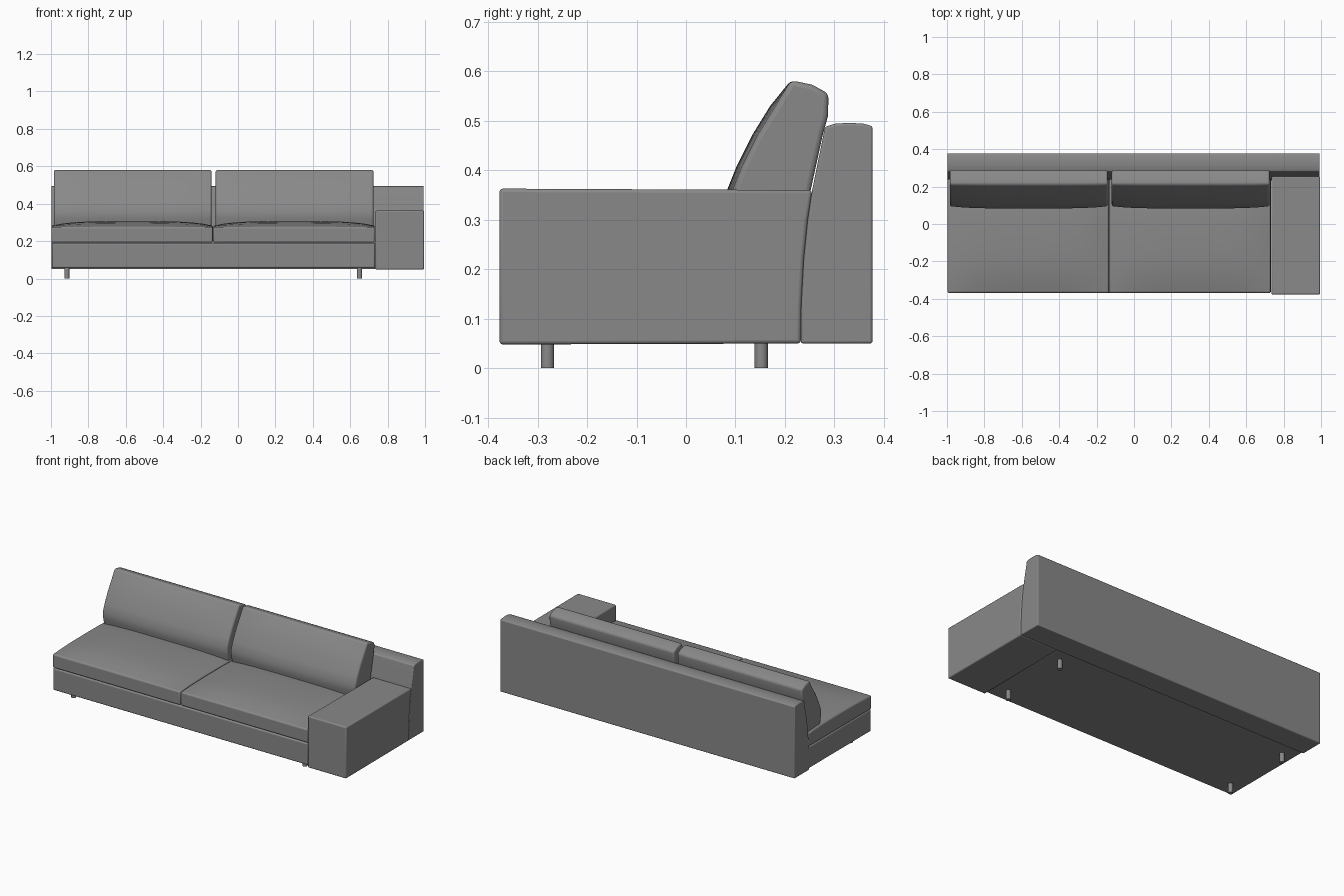
import bpy, bmesh, math

cube = bpy.data.objects.get("Cube")
if cube:
    bpy.data.objects.remove(cube)


def material(name, rgb):
    m = bpy.data.materials.new(name)
    m.use_nodes = True
    m.diffuse_color = (*rgb, 1)
    m.node_tree.nodes["Principled BSDF"].inputs["Base Color"].default_value = (*rgb, 1)
    return m


fabric = material("grey fabric", (0.25, 0.25, 0.25))


def finish(name, bm, bevel):
    bmesh.ops.recalc_face_normals(bm, faces=bm.faces)
    mesh = bpy.data.meshes.new(name)
    bm.to_mesh(mesh)
    bm.free()
    ob = bpy.data.objects.new(name, mesh)
    bpy.context.collection.objects.link(ob)
    mesh.materials.append(fabric)
    if bevel:
        mod = ob.modifiers.new("soft edges", "BEVEL")
        mod.width, mod.segments = bevel, 3
        mod.limit_method, mod.angle_limit = "ANGLE", math.radians(40)
    bpy.ops.object.select_all(action="DESELECT")
    ob.select_set(True)
    bpy.context.view_layer.objects.active = ob
    bpy.ops.object.shade_smooth_by_angle(angle=math.radians(40))
    return ob


def loft(name, x0, x1, profile, steps=1, bevel=0.008):
    """Skin a (y, z) outline along x; profile(u) is evaluated for u from -1 to 1."""
    bm = bmesh.new()
    rings = []
    for i in range(steps + 1):
        u = 2 * i / steps - 1
        x = x0 + (x1 - x0) * i / steps
        rings.append([bm.verts.new((x, y, z)) for y, z in profile(u)])
    n = len(rings[0])
    for a, b in zip(rings, rings[1:]):
        for j in range(n):
            k = (j + 1) % n
            bm.faces.new((a[j], a[k], b[k], b[j]))
    bm.faces.new(rings[0])
    bm.faces.new(rings[-1])
    return finish(name, bm, bevel)


# Curved front of the backrest, shared with the rear of the arm
BACK_CURVE = [(0.232, 0.05), (0.233, 0.13), (0.238, 0.22), (0.246, 0.30), (0.255, 0.36)]


def seat_outline(u):
    pts = [(-0.368, 0.192), (0.24, 0.192)]
    side = 1 - abs(u) ** 4
    for i in range(9):
        v = 1 - i / 4
        crown = 0.032 * (1 - abs(v) ** 3) * (0.25 + 0.75 * side)
        pts.append((-0.064 + 0.304 * v, 0.275 + crown))
    return pts


def back_cushion_outline(u):
    dent = 0.012 * abs(u) ** 4
    front = [(0.10, 0.26), (0.086, 0.32), (0.083, 0.36), (0.103, 0.41),
             (0.133, 0.47), (0.170, 0.53)]
    rear = [(0.212, 0.582), (0.255, 0.573), (0.288, 0.555), (0.287, 0.51),
            (0.276, 0.47), (0.252, 0.36), (0.235, 0.26)]
    return [(y + dent, z) for y, z in front] + rear


# Frame: base, backrest and single arm
loft("seat_base", -0.995, 0.733,
     lambda u: [(-0.368, 0.056), (0.236, 0.056), (0.24, 0.19), (-0.368, 0.19)])
loft("backrest", -0.998, 0.993,
     lambda u: BACK_CURVE + [(0.281, 0.488), (0.30, 0.494), (0.33, 0.496),
                             (0.36, 0.494), (0.377, 0.489), (0.377, 0.05)], bevel=0.005)
loft("arm", 0.735, 0.995,
     lambda u: [(-0.377, 0.048)] + BACK_CURVE + [(-0.377, 0.363)], bevel=0.007)

# Two seat cushions and two back cushions
for side, x0, x1 in (("right", -0.997, -0.135), ("left", -0.131, 0.731)):
    loft(side + "_seat_cushion", x0, x1, seat_outline, steps=16)
    loft(side + "_back_cushion", x0 + 0.012, x1 - 0.006, back_cushion_outline,
         steps=16, bevel=0.01)

# Four round legs
for side, x in (("right", -0.915), ("left", 0.65)):
    for end, y in (("front", -0.28), ("back", 0.152)):
        bm = bmesh.new()
        bmesh.ops.create_cone(bm, cap_ends=True, segments=20,
                              radius1=0.0135, radius2=0.0135, depth=0.06)
        bmesh.ops.translate(bm, verts=bm.verts, vec=(x, y, 0.03))
        finish(f"{end}_{side}_leg", bm, 0)
